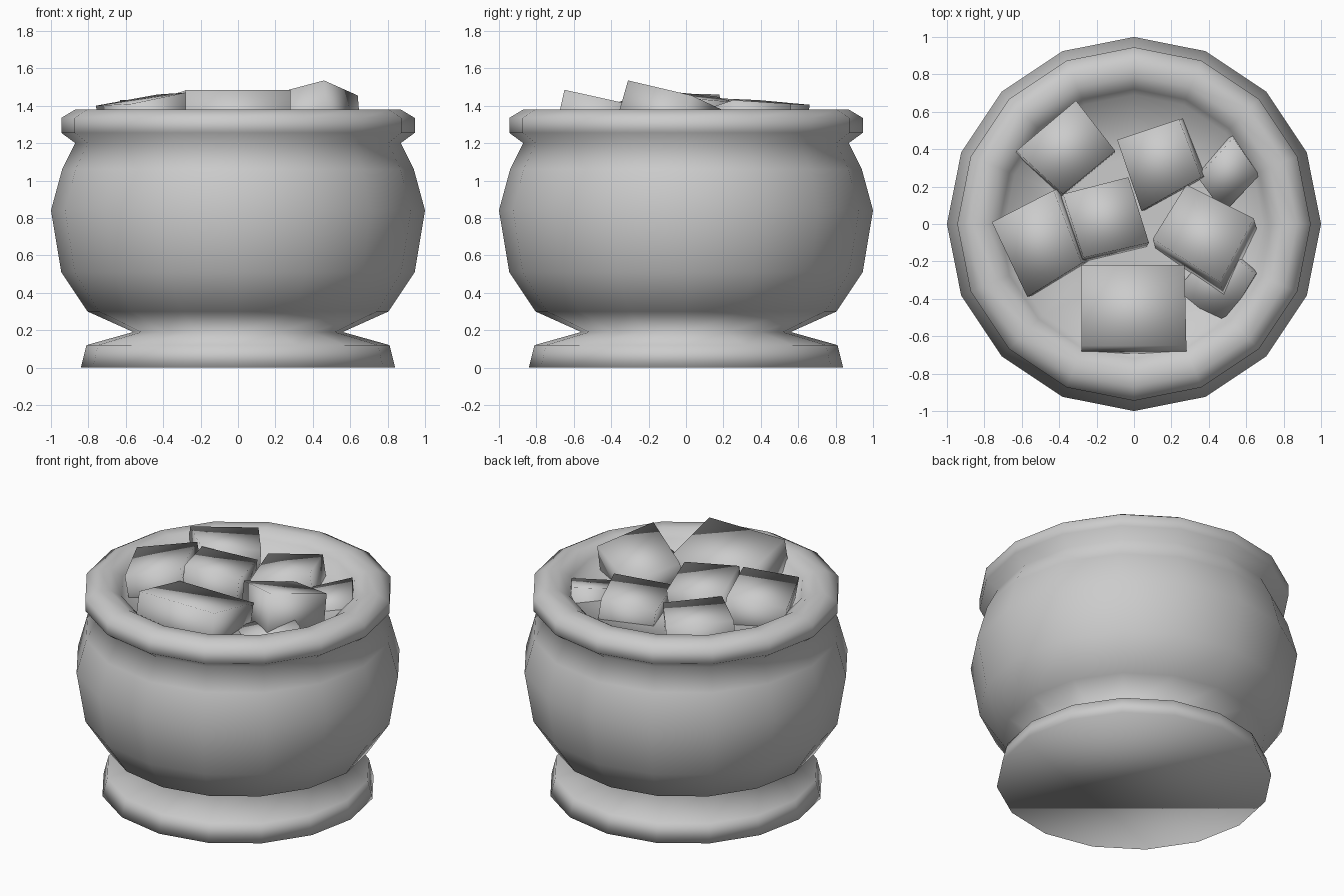
import bpy, bmesh, math
from mathutils import Vector

if "Cube" in bpy.data.objects:
    bpy.data.objects.remove(bpy.data.objects["Cube"])

SIDES = 16


def finish(name, bm):
    bmesh.ops.recalc_face_normals(bm, faces=bm.faces)
    mesh = bpy.data.meshes.new(name)
    bm.to_mesh(mesh)
    bm.free()
    for p in mesh.polygons:
        p.use_smooth = True
    obj = bpy.data.objects.new(name, mesh)
    bpy.context.collection.objects.link(obj)
    return obj


def lathe(name, profile):
    """Revolve (radius, z) points into a closed, capped solid."""
    bm = bmesh.new()
    rings = []
    for r, z in profile:
        rings.append([bm.verts.new((r * math.cos(2 * math.pi * i / SIDES),
                                    r * math.sin(2 * math.pi * i / SIDES), z))
                      for i in range(SIDES)])
    for a, b in zip(rings, rings[1:]):
        for i in range(SIDES):
            j = (i + 1) % SIDES
            bm.faces.new((a[i], a[j], b[j], b[i]))
    bm.faces.new(rings[0])
    bm.faces.new(rings[-1])
    return finish(name, bm)


def block(name, corners, depth):
    """Tilted chunk: top face corners extruded down along the face normal."""
    top = [Vector(c) for c in corners]
    n = (top[2] - top[0]).cross(top[3] - top[1]).normalized()
    if n.z < 0:
        n = -n
    bm = bmesh.new()
    t = [bm.verts.new(v) for v in top]
    b = [bm.verts.new(v - n * depth) for v in top]
    bm.faces.new(t)
    bm.faces.new(b)
    for i in range(4):
        j = (i + 1) % 4
        bm.faces.new((t[i], t[j], b[j], b[i]))
    return finish(name, bm)


# Pot: foot, neck, belly, rolled rim and filled interior
lathe("pot", [(0.84, 0), (0.81, 0.12), (0.56, 0.19), (0.805, 0.30),
              (0.945, 0.51), (1.0, 0.84), (0.94, 1.06), (0.87, 1.20),
              (0.945, 1.255), (0.945, 1.335), (0.87, 1.38),
              (0.79, 1.38), (0.72, 1.335), (0.69, 1.27), (0.35, 1.27)])

# Loose chunks heaped in the pot
chunks = {
    "back_left": [(-.63, .39, 1.43), (-.31, .66, 1.405), (-.10, .39, 1.41), (-.38, .16, 1.44)],
    "back": [(-.09, .45, 1.37), (.24, .56, 1.41), (.36, .25, 1.43), (.04, .07, 1.37)],
    "middle": [(-.38, .16, 1.45), (-.03, .25, 1.42), (.08, -.10, 1.45), (-.27, -.18, 1.485)],
    "left": [(-.76, .01, 1.40), (-.43, .18, 1.46), (-.28, -.21, 1.47), (-.57, -.39, 1.41)],
    "right": [(.28, .21, 1.37), (.64, .03, 1.455), (.46, -.31, 1.535), (.10, -.08, 1.44)],
    "front": [(-.28, -.22, 1.39), (.27, -.22, 1.39), (.28, -.65, 1.485), (-.28, -.65, 1.485)],
    "buried_back_right": [(.34, .25, 1.33), (.53, .46, 1.37), (.67, .26, 1.32), (.48, .06, 1.28)],
    "buried_front_right": [(.65, -.27, 1.35), (.50, -.52, 1.28), (.20, -.38, 1.26), (.45, -.10, 1.33)],
}
for part, corners in chunks.items():
    block("chunk_" + part, corners, 0.26)
